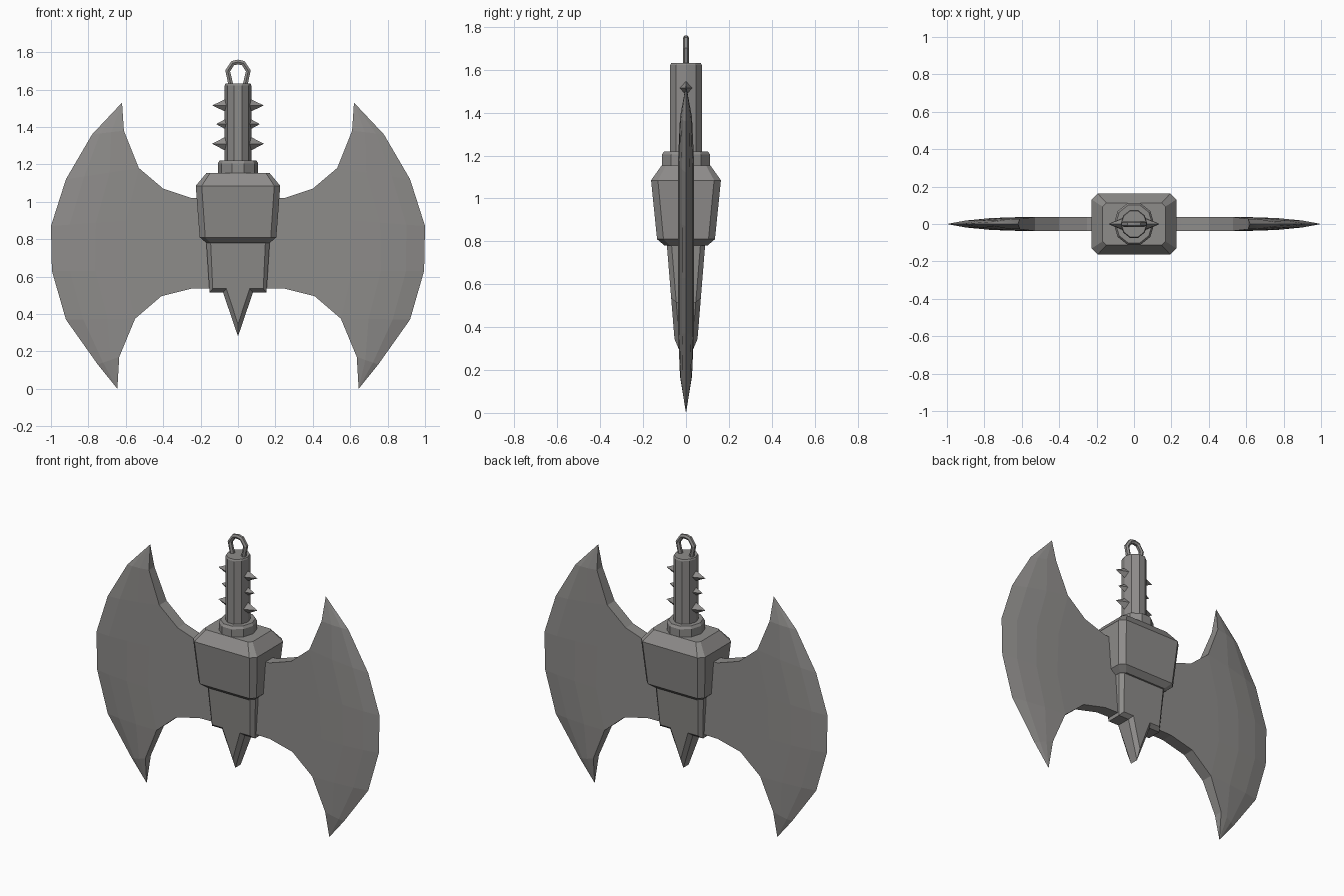
import bpy, bmesh, math

if "Cube" in bpy.data.objects:
    bpy.data.objects.remove(bpy.data.objects["Cube"])

steel = bpy.data.materials.new("dark_steel")
steel.diffuse_color = (0.27, 0.262, 0.255, 1)
steel.use_nodes = True
steel.node_tree.nodes["Principled BSDF"].inputs["Base Color"].default_value = steel.diffuse_color


def build(name, polys, axes=""):
    """Mesh from polygons given as coordinates; shared points are welded, then mirrored."""
    for axis in axes:
        i = "XYZ".index(axis)
        polys = polys + [[tuple(-c if k == i else c for k, c in enumerate(p))
                          for p in reversed(poly)] for poly in polys]
    bm = bmesh.new()
    for poly in polys:
        pts = list(dict.fromkeys(poly))
        if len(pts) > 2:
            bm.faces.new([bm.verts.new(p) for p in pts])
    bmesh.ops.remove_doubles(bm, verts=bm.verts[:], dist=1e-4)
    bmesh.ops.recalc_face_normals(bm, faces=bm.faces[:])
    mesh = bpy.data.meshes.new(name)
    bm.to_mesh(mesh)
    bm.free()
    mesh.materials.append(steel)
    ob = bpy.data.objects.new(name, mesh)
    bpy.context.collection.objects.link(ob)
    return ob


def loft(name, rings):
    """Closed solid through a stack of rings."""
    polys = [rings[0], rings[-1]]
    for a, b in zip(rings, rings[1:]):
        n = len(a)
        polys += [[a[i], a[(i + 1) % n], b[(i + 1) % n], b[i]] for i in range(n)]
    return build(name, polys)


def chamfered(x, y, z, c):
    return [(x - c, -y, z), (x, c - y, z), (x, y - c, z), (x - c, y, z),
            (c - x, y, z), (-x, y - c, z), (-x, c - y, z), (c - x, -y, z)]


def decagon(rx, ry, z):
    return [(rx * math.cos(k * math.pi / 5), ry * math.sin(k * math.pi / 5), z)
            for k in range(10)]


# double blade: one quarter, mirrored left/right and front/back
T = 0.037
rows = [((0.61, 1.38), (0.78, 1.36), 0.028), ((0.53, 1.18), (0.92, 1.12), T),
        ((0.60, 0.90), (1.00, 0.87), T), ((0.61, 0.63), (0.995, 0.63), T),
        ((0.55, 0.375), (0.92, 0.37), T), ((0.635, 0.17), (0.75, 0.13), 0.028)]
columns = [(0, 1), (0.4, 0.86), (0.75, 0.5), (1, 0)]
grid = [[(a[0] + (b[0] - a[0]) * t, -h * f, a[1] + (b[1] - a[1]) * t)
         for t, f in columns] for a, b, h in rows]
tip_top, tip_low = (0.62, 0.0, 1.53), (0.645, 0.0, 0.0)
neck_top = [(x, -T, z) for x, z in ((0, 1.01), (0.25, 1.02), (0.40, 1.07))]
neck_low = [(x, -T, z) for x, z in ((0, 0.54), (0.25, 0.535), (0.41, 0.495))]
polys = []
for a, b in zip(grid, grid[1:]):
    polys += [[a[i], a[i + 1], b[i + 1], b[i]] for i in range(3)]
for i in range(3):
    polys += [[tip_top, grid[0][i + 1], grid[0][i]], [tip_low, grid[-1][i], grid[-1][i + 1]]]
    if i < 2:
        polys.append([neck_top[i], neck_top[i + 1], neck_low[i + 1], neck_low[i]])
polys.append([neck_top[2]] + [grid[k][0] for k in range(1, 5)] + [neck_low[2]])
for chain in (neck_top + [grid[1][0], grid[0][0], tip_top],
              neck_low + [grid[4][0], grid[5][0], tip_low]):
    for p, q in zip(chain, chain[1:]):
        polys.append([p, q, (q[0], 0.0, q[2]), (p[0], 0.0, p[2])])
build("double_blade", polys, "XY")

# head block with chamfered corners
loft("head_block", [chamfered(0.17, 0.10, 0.78, 0.025), chamfered(0.205, 0.135, 0.81, 0.03),
                    chamfered(0.226, 0.163, 1.085, 0.032), chamfered(0.168, 0.113, 1.155, 0.02)])

# lower block ending in a point, with a bevelled front
def depth(z):
    return 0.055 + (z - 0.36) * 0.081

inner = [(x, -depth(z), z) for x, z in
         ((0.148, 0.82), (0.135, 0.535), (0.062, 0.535), (0, 0.345))]
outer = [(x, 0.022 - depth(z), z) for x, z in
         ((0.172, 0.82), (0.152, 0.515), (0.08, 0.515), (0, 0.28))]
mid = (0, -depth(0.535), 0.535)
polys = [[(0, -depth(0.82), 0.82), inner[0], inner[1], inner[2], mid],
         [mid, inner[2], inner[3]]]
for i in range(3):
    p, q = outer[i], outer[i + 1]
    polys += [[inner[i], p, q, inner[i + 1]],
              [p, (p[0], 0.0, p[2]), (q[0], 0.0, q[2]), q]]
build("lower_point", polys, "XY")

# collar and handle
loft("collar", [decagon(0.108, 0.118, 1.14), decagon(0.108, 0.118, 1.205),
                decagon(0.098, 0.107, 1.22)])
loft("handle", [decagon(0.071, 0.078, 1.20), decagon(0.071, 0.078, 1.622),
                decagon(0.067, 0.073, 1.632)])

# side spikes
for n, (z, reach, r) in enumerate(((1.515, 0.138, 0.036), (1.415, 0.117, 0.03),
                                   (1.31, 0.138, 0.04))):
    base = [(0.062, -0.8 * r, z), (0.062, 0, z + r), (0.062, 0.8 * r, z), (0.062, 0, z - r)]
    build(f"spikes_{n + 1}", [base] + [[base[i], base[(i + 1) % 4], (reach, 0, z)]
                                       for i in range(4)], "X")

# hanging ring on top
curve = bpy.data.curves.new("hanging_ring", "CURVE")
curve.dimensions = "3D"
curve.bevel_depth = 0.015
curve.bevel_resolution = 1
half = [(0.036, 1.615), (0.055, 1.70), (0.028, 1.741)]
path = half + [(0, 1.747)] + [(-x, z) for x, z in reversed(half)]
spline = curve.splines.new("POLY")
spline.points.add(len(path) - 1)
for point, (x, z) in zip(spline.points, path):
    point.co = (x, 0, z, 1)
spline.use_smooth = False
curve.materials.append(steel)
bpy.context.collection.objects.link(bpy.data.objects.new("hanging_ring", curve))
